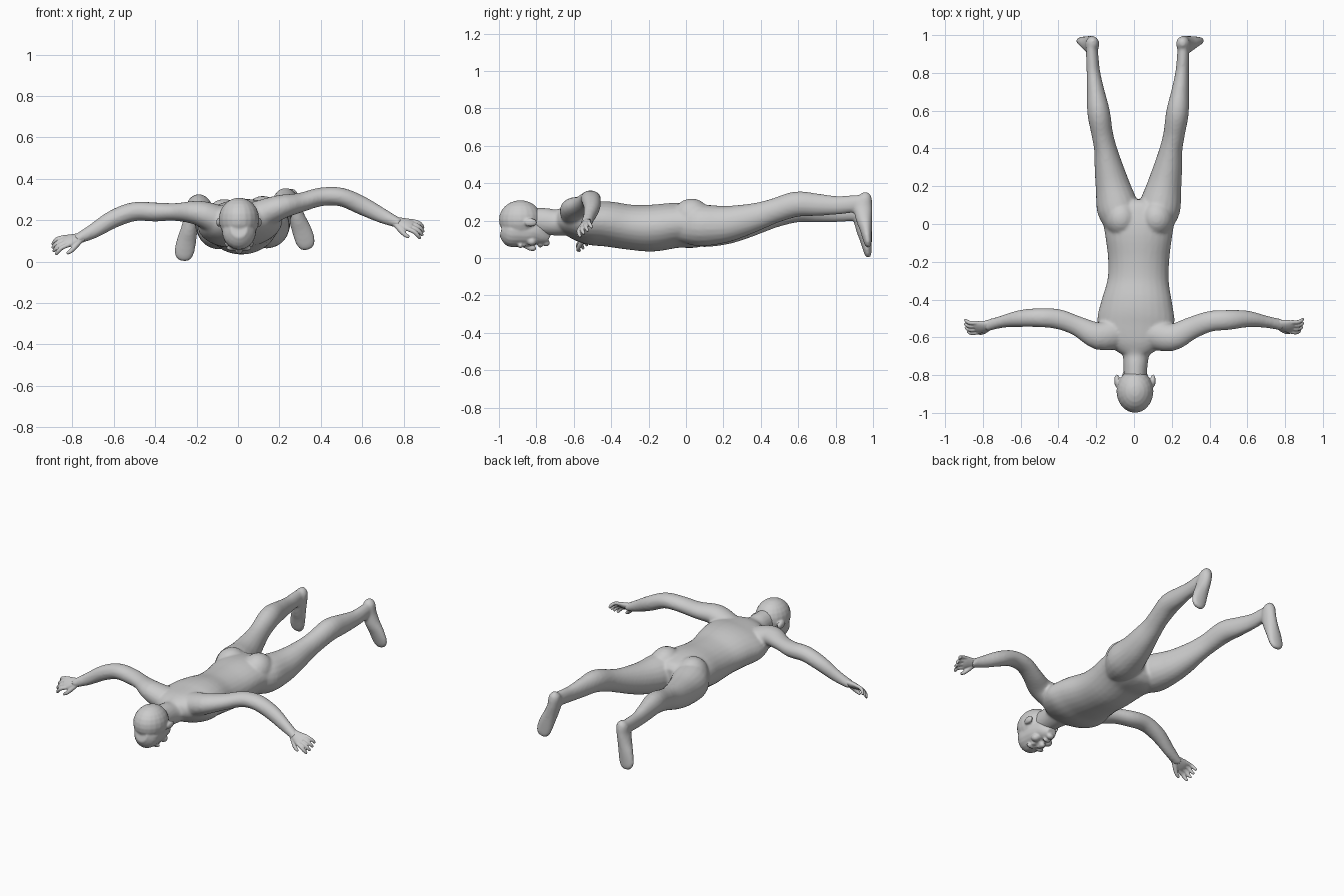
import bpy, bmesh, math
from mathutils import Vector, Matrix


def catmull(a, b, c, d, t):
    return [0.5 * (2*q + (r-p)*t + (2*p-5*q+4*r-s)*t*t + (3*q-p-3*r+s)*t**3)
            for p, q, r, s in zip(a, b, c, d)]


def loft(bm, stations, ref, sides=20, steps=4):
    """Closed tube through (x, y, z, radius along ref, other radius)."""
    n = len(stations)
    pts = []
    for i in range(n - 1):
        quad = [stations[min(max(i + k, 0), n - 1)] for k in (-1, 0, 1, 2)]
        pts += [catmull(*quad, s / steps) for s in range(steps)]
    pts.append(list(stations[-1]))
    rings = []
    for i, p in enumerate(pts):
        t = Vector(pts[min(i + 1, len(pts) - 1)][:3]) - Vector(pts[max(i - 1, 0)][:3])
        t.normalize()
        a = Vector(ref)
        a = (a - t * a.dot(t)).normalized()
        b = t.cross(a)
        rings.append([bm.verts.new(Vector(p[:3]) + a * p[3] * math.cos(u) + b * p[4] * math.sin(u))
                      for u in (2 * math.pi * k / sides for k in range(sides))])
    for r, s in zip(rings, rings[1:]):
        for k in range(sides):
            j = (k + 1) % sides
            bm.faces.new((r[k], r[j], s[j], s[k]))
    bm.faces.new(rings[0])
    bm.faces.new(rings[-1])


def ball(bm, c, r):
    m = Matrix.Translation(c) @ Matrix.Diagonal((*r, 1))
    bmesh.ops.create_uvsphere(bm, u_segments=20, v_segments=12, radius=1, matrix=m)


def finish(bm, name, voxel, smooth):
    """Fuse the overlapping volumes into one skin."""
    bmesh.ops.recalc_face_normals(bm, faces=bm.faces)
    me = bpy.data.meshes.new(name)
    bm.to_mesh(me)
    bm.free()
    ob = bpy.data.objects.new(name, me)
    bpy.context.collection.objects.link(ob)
    m = ob.modifiers.new("fuse", 'REMESH')
    m.mode, m.voxel_size = 'VOXEL', voxel
    m = ob.modifiers.new("soften", 'SMOOTH')
    m.factor, m.iterations = 0.5, smooth
    bpy.ops.object.select_all(action='DESELECT')
    ob.select_set(True)
    bpy.context.view_layer.objects.active = ob
    for m in list(ob.modifiers):
        bpy.ops.object.modifier_apply(modifier=m.name)
    bpy.ops.object.shade_smooth_by_angle(angle=math.radians(40))
    return ob


WIDE = (math.cos(0.1), 0, math.sin(0.1))   # body is rolled slightly
body = bmesh.new()

# torso
loft(body, [(.01, -.685, .205, .085, .055), (.01, -.62, .20, .17, .085), (.01, -.52, .185, .205, .112),
            (.015, -.42, .182, .19, .12), (.022, -.3, .165, .163, .12), (.025, -.18, .16, .163, .125),
            (.025, -.05, .175, .18, .12), (.025, .04, .17, .195, .115), (.025, .1, .17, .18, .1),
            (.025, .13, .17, .12, .07)], WIDE, 28)

# neck
loft(body, [(.01, -.62, .20, .1, .08), (.01, -.69, .19, .072, .07), (.008, -.75, .195, .064, .072),
            (.005, -.83, .2, .06, .07)], (1, 0, 0))

# buttocks
ball(body, (.12, .03, .22), (.09, .1, .098))
ball(body, (-.067, .03, .205), (.09, .1, .098))

# legs and feet
LEG = [(.115, -.02, .185, .08, .1), (.135, .08, .175, .11, .112), (.16, .2, .18, .092, .1),
       (.18, .3, .2, .076, .086), (.197, .4, .228, .06, .072), (.213, .48, .255, .057, .066),
       (.23, .59, .288, .06, .068), (.244, .7, .285, .047, .06), (.255, .8, .282, .036, .05),
       (.26, .88, .288, .033, .047), (.262, .95, .295, .03, .045)]
FOOT = [(.258, .957, .352, .015, .012), (.258, .957, .325, .037, .034), (.265, .947, .27, .05, .037),
        (.285, .952, .21, .044, .041), (.305, .961, .16, .034, .047), (.322, .968, .11, .025, .049),
        (.333, .973, .075, .018, .04), (.338, .974, .058, .009, .018)]
loft(body, LEG, WIDE)
loft(body, [(.05 - x - .012 * y, y, z - .05 * max(y, 0), a, b) for x, y, z, a, b in LEG], WIDE)
loft(body, FOOT, (0, 1, 0))
loft(body, [(-.222 - .6 * (x - .262), y, z - .055, a, b) for x, y, z, a, b in FOOT], (0, 1, 0))

# arms
loft(body, [(.1, -.58, .22, .085, .075), (.2, -.6, .262, .073, .06), (.3, -.553, .285, .06, .047),
            (.4, -.516, .313, .055, .045), (.5, -.508, .312, .053, .045), (.6, -.503, .27, .044, .045),
            (.7, -.518, .22, .032, .036), (.785, -.535, .183, .03, .023)], (0, 1, 0))
loft(body, [(-.1, -.58, .2, .085, .075), (-.19, -.592, .235, .073, .06), (-.3, -.54, .24, .053, .043),
            (-.4, -.504, .24, .053, .046), (-.5, -.496, .242, .05, .046), (-.6, -.5, .207, .045, .044),
            (-.7, -.518, .147, .032, .036), (-.785, -.54, .105, .03, .023)], (0, 1, 0))
finish(body, "body", .0085, 6)

# head: skull, face and jaw, nose, lips, brow, cheeks, ears
head = bmesh.new()
ball(head, (.005, -.885, .205), (.098, .115, .104))
loft(head, [(.005, -.985, .16, .04, .045), (.005, -.94, .15, .078, .088), (.005, -.87, .143, .08, .082),
            (.005, -.81, .138, .071, .074), (.005, -.765, .115, .052, .048),
            (.005, -.735, .1, .03, .026)], (1, 0, 0))
loft(head, [(.005, -.87, .068, .009, .012), (.005, -.84, .058, .012, .016), (.005, -.818, .054, .019, .018),
            (.005, -.805, .06, .012, .01)], (1, 0, 0), 12)
ball(head, (.005, -.779, .067), (.026, .012, .012))
ball(head, (.005, -.748, .08), (.024, .02, .018))
for s in (-1, 1):
    ball(head, (.005 + s * .032, -.885, .066), (.03, .013, .014))
    ball(head, (.005 + s * .045, -.825, .088), (.026, .026, .022))
    ball(head, (.005 + s * .032, -.862, .071), (.016, .009, .01))
    ball(head, (.005 + s * .096, -.83, .19), (.014, .034, .022))
finish(head, "head", .006, 3)


# hands
def hand(name, wrist, s):
    bm = bmesh.new()
    W = Vector(wrist)
    d = Vector((s * .95, -.18, -.22)).normalized()        # towards fingertips
    w = Vector((-s * .25, -.75, -.6))
    w = (w - d * w.dot(d)).normalized()                   # towards thumb
    n = d.cross(w)
    n = n if n.z < 0 else -n                              # out of the palm

    def at(a, b, c, ra, rb):
        return (*(W + d * a + w * b + n * c), ra, rb)
    loft(bm, [at(-.02, 0, 0, .026, .021), at(.02, 0, 0, .033, .019), at(.055, 0, 0, .041, .016),
              at(.078, 0, 0, .036, .011)], w)
    for i, size in enumerate((.8, .95, 1, .92)):
        b = (i - 1.5) * .021
        loft(bm, [at(.06, b, 0, .011, .011), at(.078 + .02 * size, b * 1.15, .004, .0105, .0105),
                  at(.078 + .044 * size, b * 1.25, .018, .01, .01),
                  at(.078 + .058 * size, b * 1.25, .036, .007, .007)], w, 12)
    loft(bm, [at(.005, .018, .004, .016, .014), at(.035, .042, .012, .013, .013),
              at(.06, .056, .02, .011, .011), at(.082, .06, .026, .007, .007)], w, 12)
    finish(bm, name, .004, 2)


hand("right_hand", (.767, -.532, .192), 1)
hand("left_hand", (-.767, -.536, .114), -1)
